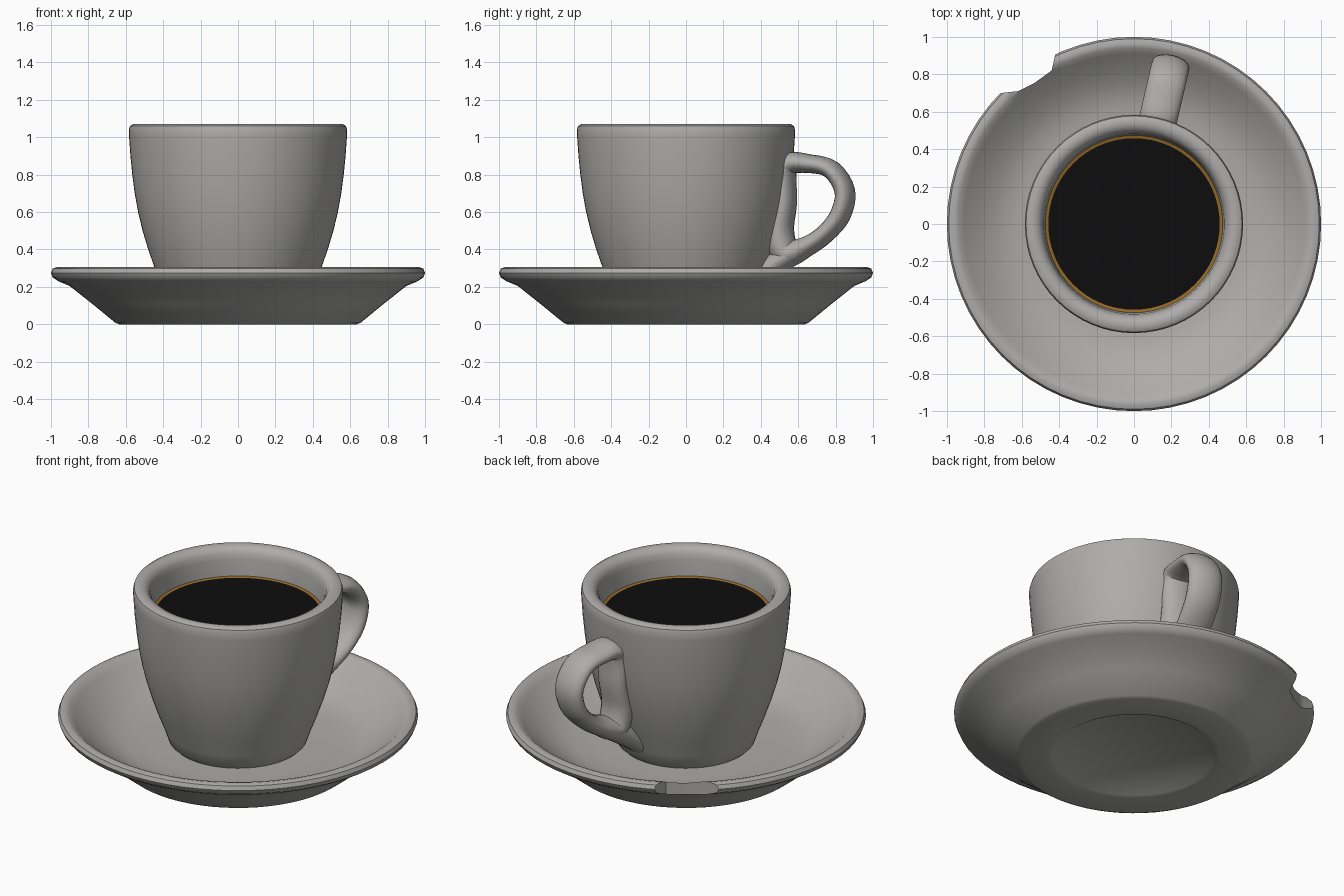
import bpy, bmesh, math
from mathutils import Vector

if "Cube" in bpy.data.objects:
    bpy.data.objects.remove(bpy.data.objects["Cube"])


def material(name, rgb):
    m = bpy.data.materials.new(name)
    m.diffuse_color = (*rgb, 1)
    m.use_nodes = True
    m.node_tree.nodes["Principled BSDF"].inputs["Base Color"].default_value = m.diffuse_color
    return m


CERAMIC = material("glazed_ceramic", (0.42, 0.415, 0.405))
COFFEE = material("black_coffee", (0.004, 0.004, 0.004))
CREMA = material("golden_crema", (0.30, 0.14, 0.02))


def finish(name, bm, mat, angle=40):
    bmesh.ops.remove_doubles(bm, verts=bm.verts, dist=1e-5)
    bmesh.ops.recalc_face_normals(bm, faces=bm.faces)
    me = bpy.data.meshes.new(name)
    bm.to_mesh(me)
    bm.free()
    ob = bpy.data.objects.new(name, me)
    bpy.context.collection.objects.link(ob)
    if mat:
        me.materials.append(mat)
    smooth(ob, angle)
    return ob


def smooth(ob, angle=40):
    bpy.ops.object.select_all(action='DESELECT')
    ob.select_set(True)
    bpy.context.view_layer.objects.active = ob
    bpy.ops.object.shade_smooth_by_angle(angle=math.radians(angle))


def lathe(name, profile, mat, n=64):
    """Revolve an (r, z) profile around z."""
    bm = bmesh.new()
    rings = [[bm.verts.new((r * math.cos(2 * math.pi * i / n),
                            r * math.sin(2 * math.pi * i / n), z))
              for i in range(n)] for r, z in profile]
    for a, b in zip(rings, rings[1:]):
        for i in range(n):
            j = (i + 1) % n
            bm.faces.new((a[i], a[j], b[j], b[i]))
    return finish(name, bm, mat)


# saucer with recessed foot and rolled rim
saucer = lathe("saucer", [
    (0, 0.03), (0.41, 0.03), (0.45, 0.004), (0.48, 0), (0.635, 0), (0.655, 0.008),
    (0.78, 0.11), (0.90, 0.205), (0.96, 0.23), (0.99, 0.25), (1.0, 0.275),
    (0.99, 0.298), (0.965, 0.307), (0.94, 0.30), (0.91, 0.275), (0.83, 0.21),
    (0.75, 0.163), (0.69, 0.138), (0.62, 0.122), (0.50, 0.115), (0, 0.115)], CERAMIC)

# broken chip in the saucer rim
outline = [(-0.42, 0.91), (-0.44, 0.82), (-0.53, 0.755), (-0.62, 0.71),
           (-0.71, 0.70), (-0.95, 0.70), (-0.95, 1.1), (-0.38, 1.1)]
bm = bmesh.new()
face = bm.faces.new([bm.verts.new((x, y, -0.2)) for x, y in outline])
top = bmesh.ops.extrude_face_region(bm, geom=[face])["geom"]
bmesh.ops.translate(bm, vec=(0, 0, 0.8),
                    verts=[g for g in top if isinstance(g, bmesh.types.BMVert)])
cutter = finish("chip_cutter", bm, CERAMIC)
cutter.hide_render = True
cut = saucer.modifiers.new("chip", 'BOOLEAN')
cut.operation = 'DIFFERENCE'
cut.solver = 'EXACT'
cut.object = cutter
bpy.context.view_layer.objects.active = saucer
bpy.ops.object.modifier_apply(modifier="chip")
bpy.data.objects.remove(cutter)
smooth(saucer)

# cup, outside wall then rounded lip then inside wall
lathe("cup", [
    (0, 0.116), (0.365, 0.116), (0.385, 0.135), (0.41, 0.21), (0.445, 0.30),
    (0.48, 0.40), (0.51, 0.50), (0.534, 0.60), (0.552, 0.70), (0.565, 0.80),
    (0.575, 0.90), (0.582, 1.0), (0.583, 1.04), (0.577, 1.06), (0.56, 1.07),
    (0.53, 1.07), (0.505, 1.058), (0.49, 1.035), (0.482, 1.0), (0.474, 0.90),
    (0.455, 0.70), (0.41, 0.48), (0.34, 0.30), (0.25, 0.22), (0, 0.20)], CERAMIC)

# coffee surface and its thin crema edge
lathe("coffee", [(0, 0.90), (0.458, 0.90)], COFFEE)
lathe("crema_ring", [(0.458, 0.90), (0.474, 0.904)], CREMA)

# handle: closed loop of (radius, height, half thickness), web along the cup
loop = [(0.55, 0.845, 0.062), (0.68, 0.858, 0.05), (0.80, 0.825, 0.05),
        (0.872, 0.71, 0.052), (0.845, 0.58, 0.053), (0.76, 0.48, 0.05),
        (0.66, 0.415, 0.055), (0.55, 0.38, 0.075), (0.515, 0.50, 0.075),
        (0.545, 0.65, 0.06)]


def spline(pts, steps):
    """Closed Catmull-Rom through the points."""
    out, n = [], len(pts)
    p = [Vector(q) for q in pts]
    for i in range(n):
        a, b, c, d = p[i - 1], p[i], p[(i + 1) % n], p[(i + 2) % n]
        for k in range(steps):
            t = k / steps
            out.append(0.5 * (2 * b + (c - a) * t + (2 * a - 5 * b + 4 * c - d) * t ** 2
                              + (3 * b - a - 3 * c + d) * t ** 3))
    return out


TURN = math.radians(13)
out_dir = Vector((math.sin(TURN), math.cos(TURN), 0))
side = Vector((math.cos(TURN), -math.sin(TURN), 0))
up = Vector((0, 0, 1))


def tube(name, path, width, closed, n=20):
    """Sweep a flattened oval along a path lying in the handle's plane."""
    bm = bmesh.new()
    rings, m = [], len(path)
    for i, q in enumerate(path):
        nxt = path[(i + 1) % m] if closed else path[min(i + 1, m - 1)]
        prv = path[i - 1] if closed else path[max(i - 1, 0)]
        d = (nxt - prv).xy.normalized()
        normal = out_dir * -d.y + up * d.x
        centre = out_dir * q.x + up * q.y
        rings.append([bm.verts.new(centre + normal * q.z * math.cos(2 * math.pi * k / n)
                                   + side * width * math.sin(2 * math.pi * k / n))
                      for k in range(n)])
    pairs = zip(rings, rings[1:] + rings[:1]) if closed else zip(rings, rings[1:])
    for a, b in pairs:
        for k in range(n):
            j = (k + 1) % n
            bm.faces.new((a[k], a[j], b[j], b[k]))
    if not closed:
        bm.faces.new(rings[0])
        bm.faces.new(rings[-1])
    return finish(name, bm, CERAMIC, 60)


tube("handle", spline(loop, 4), 0.102, True)

# lower root of the handle running down into the cup wall
root = [Vector(q) for q in [(0.68, 0.425, 0.045), (0.60, 0.385, 0.06),
                            (0.52, 0.34, 0.065), (0.44, 0.28, 0.06), (0.37, 0.21, 0.045)]]
tube("handle_root", root, 0.10, False)
